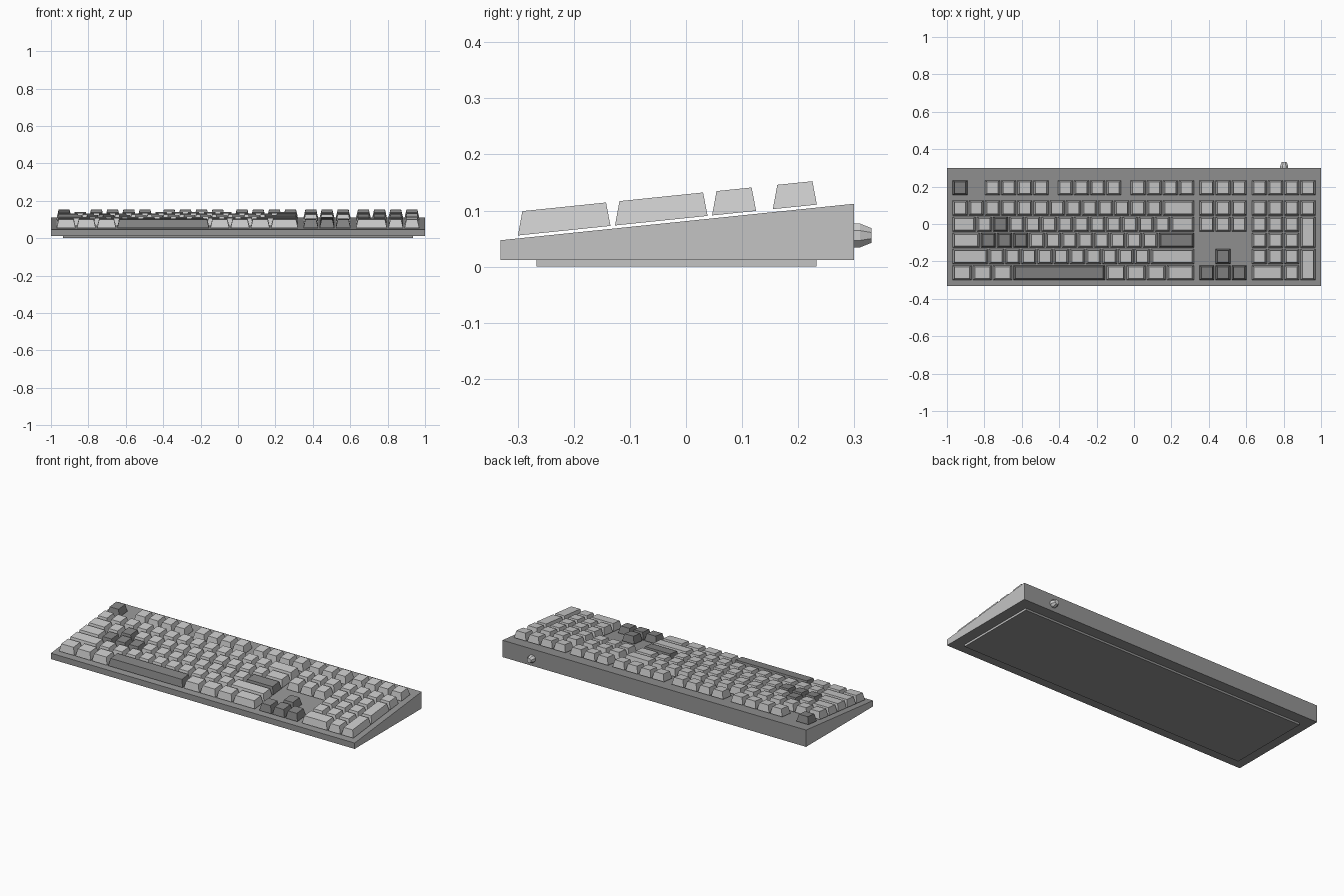
import bpy, bmesh, math
from mathutils import Matrix

if "Cube" in bpy.data.objects:
    bpy.data.objects.remove(bpy.data.objects["Cube"])

U = 0.0865                      # key pitch
GAP = 0.008                     # space between keycaps
X0 = -11.25 * U                 # left edge of the key field
SLOPE = 0.065 / 0.63            # rise of the case top
ROW_Y = [-0.2603 + U * i for i in range(5)] + [0.194]   # bottom row to top row


def material(name, v):
    m = bpy.data.materials.new(name)
    m.diffuse_color = (v, v, v, 1)
    m.use_nodes = True
    m.node_tree.nodes["Principled BSDF"].inputs["Base Color"].default_value = m.diffuse_color
    return m


LIGHT = material("light grey keycap", 0.6)
DARK = material("dark grey keycap", 0.235)
CASE = material("mid grey case", 0.30)
END = material("pale grey case end", 0.55)
METAL = material("pale connector", 0.62)


def finish(bm, name, *mats):
    bmesh.ops.recalc_face_normals(bm, faces=bm.faces)
    mesh = bpy.data.meshes.new(name)
    for m in mats:
        mesh.materials.append(m)
    if len(mats) > 1:           # end faces take the second colour
        bm.normal_update()
        for f in bm.faces:
            f.material_index = int(abs(f.normal.x) > 0.9)
    bm.to_mesh(mesh)
    bm.free()
    ob = bpy.data.objects.new(name, mesh)
    bpy.context.collection.objects.link(ob)
    return ob


def extrude_profile(name, pts, half, *mats):
    """Side profile (y, z) extruded along x."""
    bm = bmesh.new()
    face = bm.faces.new([bm.verts.new((-half, y, z)) for y, z in pts])
    r = bmesh.ops.extrude_face_region(bm, geom=[face])
    vs = [v for v in r["geom"] if isinstance(v, bmesh.types.BMVert)]
    bmesh.ops.translate(bm, verts=vs, vec=(2 * half, 0, 0))
    return finish(bm, name, *mats)


# wedge case and the raised foot plate beneath it
extrude_profile("case", [(-0.331, 0.012), (0.299, 0.012), (0.299, 0.112), (-0.331, 0.047)],
                1.0, CASE, END)
extrude_profile("foot_plate", [(-0.266, 0), (0.233, 0), (0.233, 0.0125), (-0.266, 0.0125)],
                0.935, CASE, END)


def keycap(name, col, row, w=1, h=1, mat=LIGHT):
    """Tapered block sheared to follow the case; col in key units from the left."""
    cx = X0 + (col + w / 2) * U
    cy = ROW_Y[row] + (h - 1) * U / 2
    hx, hy = (w * U - GAP) / 2, (h * U - GAP) / 2
    bm = bmesh.new()
    bmesh.ops.create_cube(bm, size=2)
    for v in bm.verts:
        top = v.co.z > 0
        x = cx + v.co.x * (hx - (0.010 if top else 0))
        y = cy + v.co.y * (hy - (0.008 if top else 0))
        v.co = (x, y, 0.0865 + SLOPE * y + (0.0425 if top else 0))
    finish(bm, name, mat)


def key_row(name, row, start, widths, dark=()):
    col = start
    for i, w in enumerate(widths):
        keycap(f"{name}_{i + 1}", col, row, w, 1, DARK if i in dark else LIGHT)
        col += w


# main block
key_row("escape_key", 5, 0, [1], [0])
for start in (2, 6.5, 11):
    key_row("function_key", 5, start, [1] * 4)
key_row("number_row_key", 4, 0, [1] * 13 + [2])
key_row("upper_row_key", 3, 0, [1.5] + [1] * 12 + [1.5], [2])
key_row("home_row_key", 2, 0, [1.75] + [1] * 11 + [2.25], [1, 2, 3, 12])
key_row("lower_row_key", 1, 0, [2.25] + [1] * 10 + [2.75])
key_row("space_row_key", 0, 0, [1.25] * 3 + [5.75] + [1.25] * 3 + [1.75], [3])

# navigation block and arrows
for row in (3, 4, 5):
    key_row("navigation_key", row, 15.25, [1] * 3)
key_row("arrow_up_key", 1, 16.25, [1], [0])
key_row("arrow_key", 0, 15.25, [1] * 3, [0, 1, 2])

# number pad with two double-height keys
for row, widths in enumerate([[2, 1], [1] * 3, [1] * 3, [1] * 3, [1] * 4, [1] * 4]):
    key_row("number_pad_key", row, 18.5, widths)
keycap("number_pad_enter_key", 21.5, 0, 1, 2)
keycap("number_pad_plus_key", 21.5, 2, 1, 2)

# cable connector: short barrel and tapered tip on the back
bm = bmesh.new()
for r1, r2, y1, y2 in ((0.023, 0.023, 0.295, 0.310), (0.023, 0.014, 0.310, 0.331)):
    m = Matrix.Translation((0.803, (y1 + y2) / 2, 0.0555)) @ Matrix.Rotation(-math.pi / 2, 4, 'X')
    bmesh.ops.create_cone(bm, cap_ends=True, segments=8, radius1=r1, radius2=r2,
                          depth=y2 - y1, matrix=m @ Matrix.Rotation(math.pi / 8, 4, 'Z'))
finish(bm, "cable_connector", METAL)
